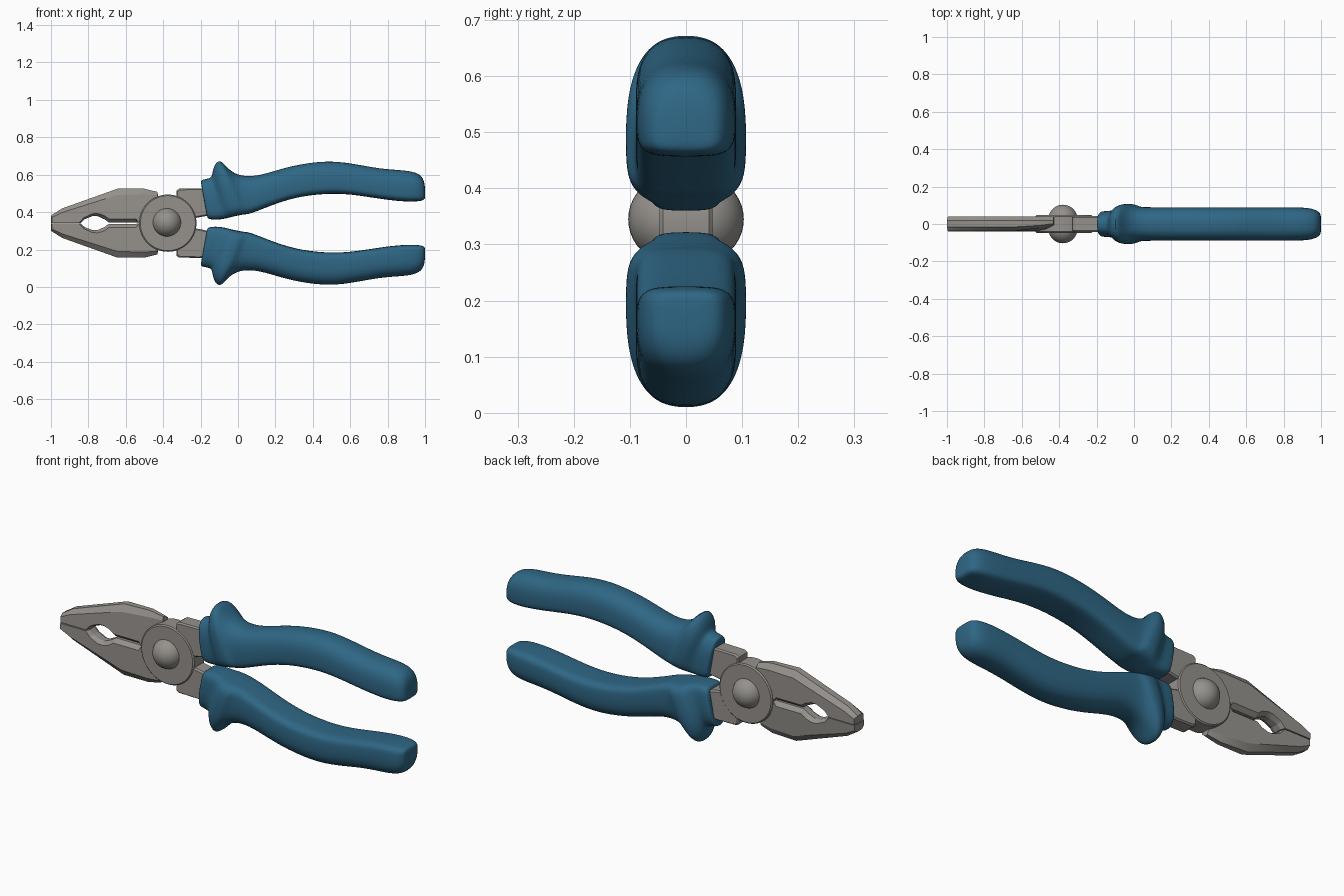
import bpy, bmesh, math

cube = bpy.data.objects.get("Cube")
if cube:
    bpy.data.objects.remove(cube)

AXIS_Z = 0.341   # height of the pivot axis that the two halves share


def material(name, color, rough):
    m = bpy.data.materials.new(name)
    m.use_nodes = True
    m.diffuse_color = (*color, 1)
    bsdf = m.node_tree.nodes["Principled BSDF"]
    bsdf.inputs["Base Color"].default_value = (*color, 1)
    bsdf.inputs["Roughness"].default_value = rough
    return m


STEEL = material("steel grey", (0.30, 0.285, 0.265), 0.5)
GRIP = material("grip blue", (0.028, 0.135, 0.235), 0.5)


def loft(name, rings, mat, subdiv=0, turned=False, angle=35):
    """Skin a list of equal-length point rings and cap both ends."""
    bm = bmesh.new()
    loops = [[bm.verts.new(p) for p in ring] for ring in rings]
    for a, b in zip(loops, loops[1:]):
        for i in range(len(a)):
            j = (i + 1) % len(a)
            bm.faces.new((a[i], a[j], b[j], b[i]))
    bm.faces.new(loops[0][::-1])
    bm.faces.new(loops[-1])
    if turned:   # half turn about the tool's long axis
        for v in bm.verts:
            v.co.y, v.co.z = -v.co.y, 2 * AXIS_Z - v.co.z
    bmesh.ops.recalc_face_normals(bm, faces=bm.faces)
    me = bpy.data.meshes.new(name)
    bm.to_mesh(me)
    bm.free()
    me.materials.append(mat)
    ob = bpy.data.objects.new(name, me)
    bpy.context.collection.objects.link(ob)
    finish(ob, angle)
    if subdiv:
        mod = ob.modifiers.new("smooth", 'SUBSURF')
        mod.levels = mod.render_levels = subdiv
    return ob


def finish(ob, angle):
    bpy.ops.object.select_all(action='DESELECT')
    ob.select_set(True)
    bpy.context.view_layer.objects.active = ob
    bpy.ops.object.shade_smooth_by_angle(angle=math.radians(angle))


def grip_ring(xt, zt, xb, zb, w, n=24):
    """Slanted section: domed outer side, flatter inner side."""
    ring = []
    for k in range(n):
        a = 2 * math.pi * k / n
        c, s = math.cos(a), math.sin(a)
        e = 2 / 2.5 if s > 0 else 2 / 4
        y = w * math.copysign(abs(c) ** e, c)
        f = 0.38 + (0.62 if s > 0 else 0.38) * math.copysign(abs(s) ** e, s)
        ring.append((xb + (xt - xb) * f, y, zb + (zt - zb) * f))
    return ring


# grip stations: outer x, outer z, inner x, inner z, half width
GRIP_STATIONS = [
    (-.200, .562, -.165, .375, .055), (-.198, .574, -.162, .362, .069),
    (-.150, .581, -.115, .358, .071), (-.138, .595, -.070, .364, .074),
    (-.133, .645, -.035, .374, .103), (-.100, .688, -.005, .380, .109),
    (-.065, .645, .028, .387, .107), (-.020, .605, .048, .388, .092),
    (.05, .589, .08, .396, .09), (.14, .602, .17, .433, .09),
    (.28, .649, .305, .48, .09), (.465, .677, .465, .50, .09),
    (.60, .664, .60, .497, .09), (.76, .631, .76, .470, .09),
    (.89, .625, .88, .456, .09), (.955, .613, .955, .456, .084),
    (.988, .588, .992, .462, .066), (1.0, .545, 1.002, .475, .045),
]

# jaw outline at mid thickness and on the flat faces, point for point
JAW_MID = [
    (-1, .343), (-1, .382), (-.94, .420), (-.645, .525), (-.50, .525),
    (-.43, .508), (-.42, .40), (-.42, .343), (-.53, .343), (-.55, .345),
    (-.69, .345), (-.715, .362), (-.75, .378), (-.78, .378), (-.82, .362),
    (-.84, .343)]
JAW_FACE = [
    (-.995, .343), (-.995, .372), (-.94, .398), (-.645, .492), (-.50, .496),
    (-.43, .490), (-.42, .40), (-.42, .343), (-.53, .343), (-.545, .364),
    (-.69, .364), (-.715, .382), (-.75, .393), (-.78, .391), (-.825, .370),
    (-.85, .343)]

# tang linking the joint to the grip
TANG_MID = [
    (-.40, .36), (-.40, .46), (-.33, .46), (-.33, .515), (-.315, .525),
    (-.20, .527), (-.14, .52), (-.14, .385), (-.22, .37)]


def slab(outline, y):
    return [(x, y, z) for x, z in outline]


def inset(outline, amount):
    cx = sum(p[0] for p in outline) / len(outline)
    cz = sum(p[1] for p in outline) / len(outline)
    return [(x + math.copysign(amount, cx - x), z + math.copysign(amount, cz - z))
            for x, z in outline]


def jaw_rings():
    rings = [slab(JAW_FACE, -.038), slab(JAW_MID, -.016),
             slab(JAW_MID, .018), slab(JAW_FACE, .04)]
    # the front shoulder ramps back where the jaw laps the joint
    for ring, setback in ((rings[0], .034), (rings[1], .018)):
        for i in (4, 5):
            x, y, z = ring[i]
            ring[i] = (x, y + setback * (0.5 if i == 4 else 1), z)
    return rings


for label, turned in (("upper", False), ("lower", True)):
    loft(label + "_grip", [grip_ring(*s) for s in GRIP_STATIONS], GRIP,
         subdiv=2, turned=turned, angle=80)
    loft(label + "_jaw", jaw_rings(), STEEL, turned=turned, angle=20)
    face = inset(TANG_MID, .006)
    loft(label + "_tang", [slab(face, -.042), slab(TANG_MID, -.034),
                           slab(TANG_MID, .034), slab(face, .042)],
         STEEL, turned=turned, angle=20)


# joint disc with softened rims
def circle(r, y, n=64):
    return [(-.375 + r * math.cos(2 * math.pi * k / n), y,
             AXIS_Z + r * math.sin(2 * math.pi * k / n)) for k in range(n)]


loft("joint_disc", [circle(.147, -.047), circle(.153, -.041),
                    circle(.153, .041), circle(.147, .047)], STEEL)

# domed pivot rivet on both faces
for label, side in (("front", -1), ("back", 1)):
    bpy.ops.mesh.primitive_uv_sphere_add(
        segments=40, ring_count=20, radius=.078,
        location=(-.38, side * .025, AXIS_Z + .004))
    rivet = bpy.context.object
    rivet.name = label + "_rivet"
    rivet.data.materials.append(STEEL)
    finish(rivet, 40)
